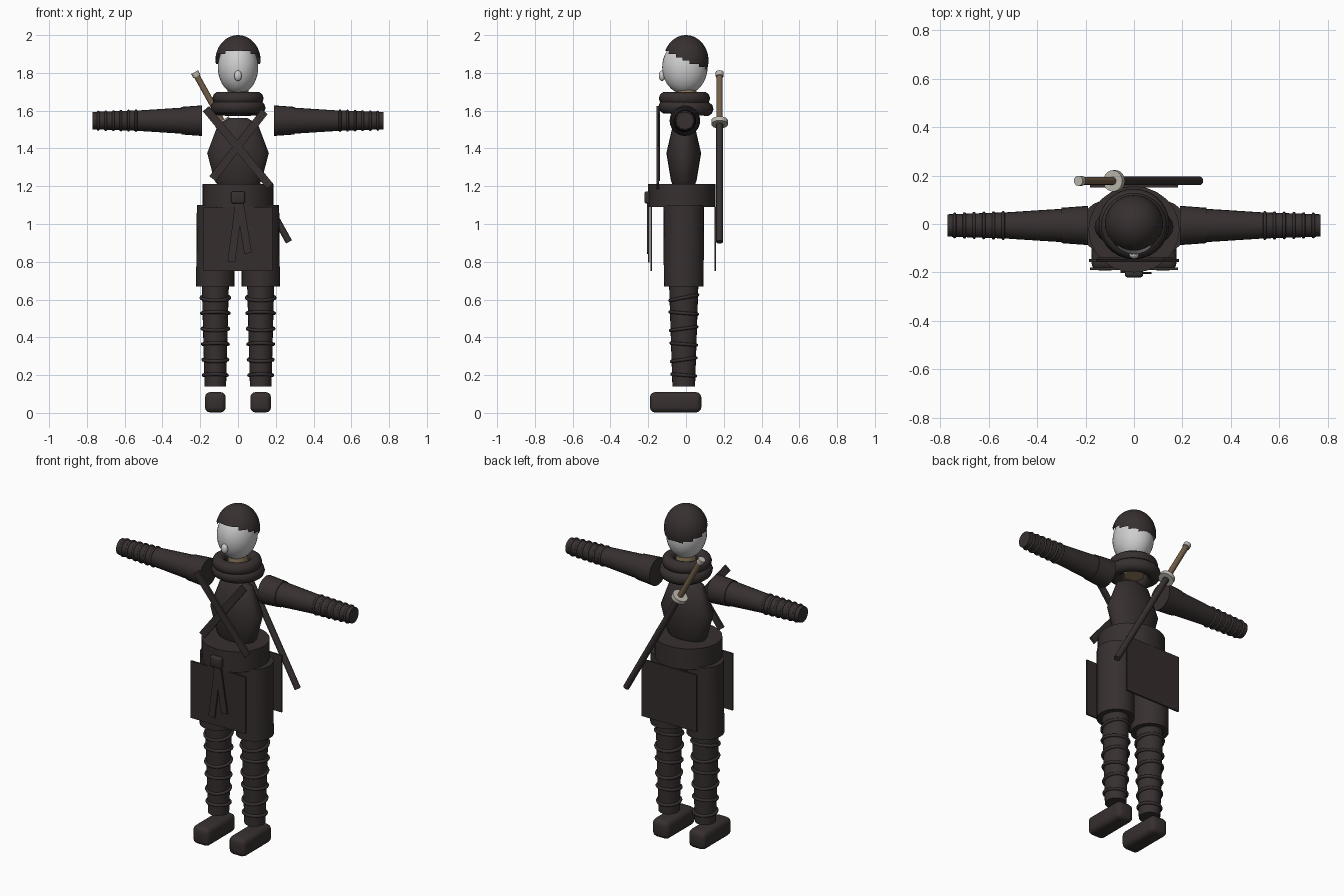
import bpy, bmesh, math
from mathutils import Vector, Matrix

if "Cube" in bpy.data.objects:
    bpy.data.objects.remove(bpy.data.objects["Cube"])


def mat(name, r, g, b):
    m = bpy.data.materials.new(name)
    m.diffuse_color = (r, g, b, 1)
    m.use_nodes = True
    m.node_tree.nodes["Principled BSDF"].inputs["Base Color"].default_value = m.diffuse_color
    return m


CLOTH = mat("dark_cloth", 0.038, 0.029, 0.029)
PANEL = mat("panel_cloth", 0.036, 0.026, 0.026)
FACE = mat("pale_face", 0.62, 0.62, 0.62)
TAN = mat("tan_skin", 0.30, 0.22, 0.12)
GRIP = mat("brown_grip", 0.17, 0.115, 0.065)
METAL = mat("pale_metal", 0.50, 0.48, 0.42)


def finish(name, bm, material, smooth=40):
    bmesh.ops.recalc_face_normals(bm, faces=bm.faces[:])
    me = bpy.data.meshes.new(name)
    bm.to_mesh(me)
    bm.free()
    me.materials.append(material)
    ob = bpy.data.objects.new(name, me)
    bpy.context.collection.objects.link(ob)
    if smooth:
        bpy.ops.object.select_all(action='DESELECT')
        ob.select_set(True)
        bpy.context.view_layer.objects.active = ob
        bpy.ops.object.shade_smooth_by_angle(angle=math.radians(smooth))
    return ob


def frame(origin, direction):
    """Matrix placing local z along a direction."""
    q = Vector((0, 0, 1)).rotation_difference(Vector(direction))
    return Matrix.Translation(origin) @ q.to_matrix().to_4x4()


def lathe(name, rows, material, m=Matrix(), n=24, smooth=40):
    """Closed loft of elliptical sections (height, rx, ry)."""
    bm = bmesh.new()
    rings = []
    for h, rx, ry in rows:
        rings.append([bm.verts.new(m @ Vector((rx * math.cos(math.tau * i / n),
                                               ry * math.sin(math.tau * i / n), h)))
                      for i in range(n)])
    for a, b in zip(rings, rings[1:]):
        for i in range(n):
            bm.faces.new((a[i], a[(i + 1) % n], b[(i + 1) % n], b[i]))
    bm.faces.new(rings[0][::-1])
    bm.faces.new(rings[-1])
    return finish(name, bm, material, smooth)


def rod(name, a, b, r, material, n=16):
    a, b = Vector(a), Vector(b)
    return lathe(name, [(0, r, r), ((b - a).length, r, r)], material, frame(a, b - a), n)


def torus(name, R, r, material, m=Matrix(), n=28, k=10):
    bm = bmesh.new()
    g = [[bm.verts.new(m @ Vector(((R + r * math.cos(math.tau * j / k)) * math.cos(math.tau * i / n),
                                   (R + r * math.cos(math.tau * j / k)) * math.sin(math.tau * i / n),
                                   r * math.sin(math.tau * j / k))))
          for j in range(k)] for i in range(n)]
    for i in range(n):
        for j in range(k):
            bm.faces.new((g[i][j], g[(i + 1) % n][j], g[(i + 1) % n][(j + 1) % k], g[i][(j + 1) % k]))
    return finish(name, bm, material, 60)


def ball(name, c, s, material, keep=None, u=32, v=20):
    bm = bmesh.new()
    bmesh.ops.create_uvsphere(bm, u_segments=u, v_segments=v, radius=1,
                              matrix=Matrix.Translation(c) @ Matrix.Diagonal((*s, 1)))
    if keep:
        cut = [f for f in bm.faces if not keep(f.calc_center_median())]
        bmesh.ops.delete(bm, geom=cut, context='FACES')
    return finish(name, bm, material, 60)


def box(name, c, size, material, m=Matrix(), bevel=0):
    bm = bmesh.new()
    bmesh.ops.create_cube(bm, size=1, matrix=Matrix.Translation(c) @ m @ Matrix.Diagonal((*size, 1)))
    if bevel:
        bmesh.ops.bevel(bm, geom=bm.edges[:], offset=bevel, segments=3, profile=0.5, affect='EDGES')
    return finish(name, bm, material, 40 if bevel else 0)


def strap(name, a, b, y, width, thick):
    """Thin strip between two (x, z) points on a plane facing the front."""
    d = Vector((b[0] - a[0], 0, b[1] - a[1]))
    rot = Matrix.Rotation(math.atan2(d.x, d.z), 4, 'Y')
    box(name, ((a[0] + b[0]) / 2, y, (a[1] + b[1]) / 2), (width, thick, d.length), CLOTH, rot)


# Head, hair cap and nose
ball("head", (0, -0.006, 1.83), (0.107, 0.12, 0.143), FACE)
ball("hair", (0, 0, 1.865), (0.12, 0.119, 0.135), CLOTH,
     keep=lambda p: p.z > 1.868 - 0.45 * p.y, u=40, v=24)
ball("nose", (0, -0.127, 1.785), (0.02, 0.017, 0.028), FACE, u=16, v=10)

# Neck and wrapped collar
lathe("neck", [(1.60, 0.055, 0.055), (1.74, 0.055, 0.055)], TAN)
torus("collar_upper", 0.10, 0.036, CLOTH, Matrix.Translation((0, -0.008, 1.665)))
torus("collar_lower", 0.108, 0.038, CLOTH,
      Matrix.Translation((0, 0, 1.615)) @ Matrix.Rotation(-0.06, 4, 'X'))

# Torso and hip wrap
lathe("torso", [(1.21, 0.11, 0.06), (1.23, 0.125, 0.068), (1.375, 0.163, 0.092),
                (1.53, 0.105, 0.056), (1.56, 0.05, 0.03)], CLOTH, Matrix.Translation((0, -0.012, 0)))
lathe("hip_wrap", [(1.09, 0.188, 0.178), (1.213, 0.188, 0.178)], CLOTH,
      Matrix.Translation((0, -0.022, 0)))

# Crossed chest straps
strap("chest_strap_long", (-0.17, 1.61), (0.17, 1.20), -0.15, 0.042, 0.012)
strap("chest_strap_short", (0.14, 1.595), (-0.135, 1.24), -0.143, 0.042, 0.012)

# Cloth panels, belt knot and hanging tails
box("front_panel", (0, -0.184, 0.92), (0.365, 0.01, 0.34), PANEL)
box("back_panel", (0, 0.155, 0.92), (0.365, 0.01, 0.34), PANEL)
box("belt_knot", (0, -0.203, 1.14), (0.075, 0.035, 0.065), CLOTH, bevel=0.012)
strap("belt_tail_left", (0.005, 1.11), (-0.035, 0.80), -0.197, 0.04, 0.009)
strap("belt_tail_right", (0.01, 1.11), (0.053, 0.845), -0.202, 0.04, 0.009)

for side, s in (("left", 1), ("right", -1)):
    # Arm with sleeve and wrist wraps
    arm = frame((0, -0.006, 1.547), (s, 0, 0))
    lathe("sleeve_" + side, [(0.19, 0.081, 0.081), (0.30, 0.073, 0.073)], CLOTH, arm)
    lathe("arm_" + side, [(0.28, 0.070, 0.070), (0.53, 0.054, 0.054), (0.77, 0.046, 0.046)],
          CLOTH, arm)
    for i in range(6):
        x = 0.54 + 0.04 * i
        torus("wrist_wrap_" + side, 0.053 - 0.033 * (x - 0.54), 0.007, CLOTH,
              arm @ Matrix.Translation((0, 0, x)), 24, 8)

    # Baggy trouser leg, shin and shin wraps
    leg = Matrix.Translation((s * 0.12, -0.012, 0))
    lathe("trouser_" + side, [(0.67, 0.102, 0.105), (1.10, 0.098, 0.108)], CLOTH, leg)
    lathe("shin_" + side, [(0.14, 0.057, 0.06), (0.69, 0.072, 0.078)], CLOTH, leg)
    for i in range(6):
        z = 0.20 + 0.082 * i
        tilt = 0.14 if i % 2 else -0.08
        if i == 5:
            tilt = 0.2
        torus("shin_wrap_" + side, 0.061 + 0.03 * (z - 0.14), 0.009, CLOTH,
              leg @ Matrix.Translation((0, 0, z)) @ Matrix.Rotation(tilt, 4, 'X'), 24, 8)

    # Rounded shoe
    box("shoe_" + side, (s * 0.12, -0.055, 0.056), (0.11, 0.272, 0.108), CLOTH, bevel=0.028)

# Sword slung across the back
tip, end = Vector((0.27, 0.178, 0.905)), Vector((-0.222, 0.178, 1.79))
axis = (end - tip).normalized()
guard = tip.lerp(end, 0.715)
rod("scabbard", tip, guard, 0.018, CLOTH)
rod("sword_grip", guard, end, 0.016, GRIP)
rod("sword_guard", guard - axis * 0.012, guard + axis * 0.012, 0.044, METAL, 24)
rod("sword_pommel", end - axis * 0.01, end + axis * 0.016, 0.021, METAL)
